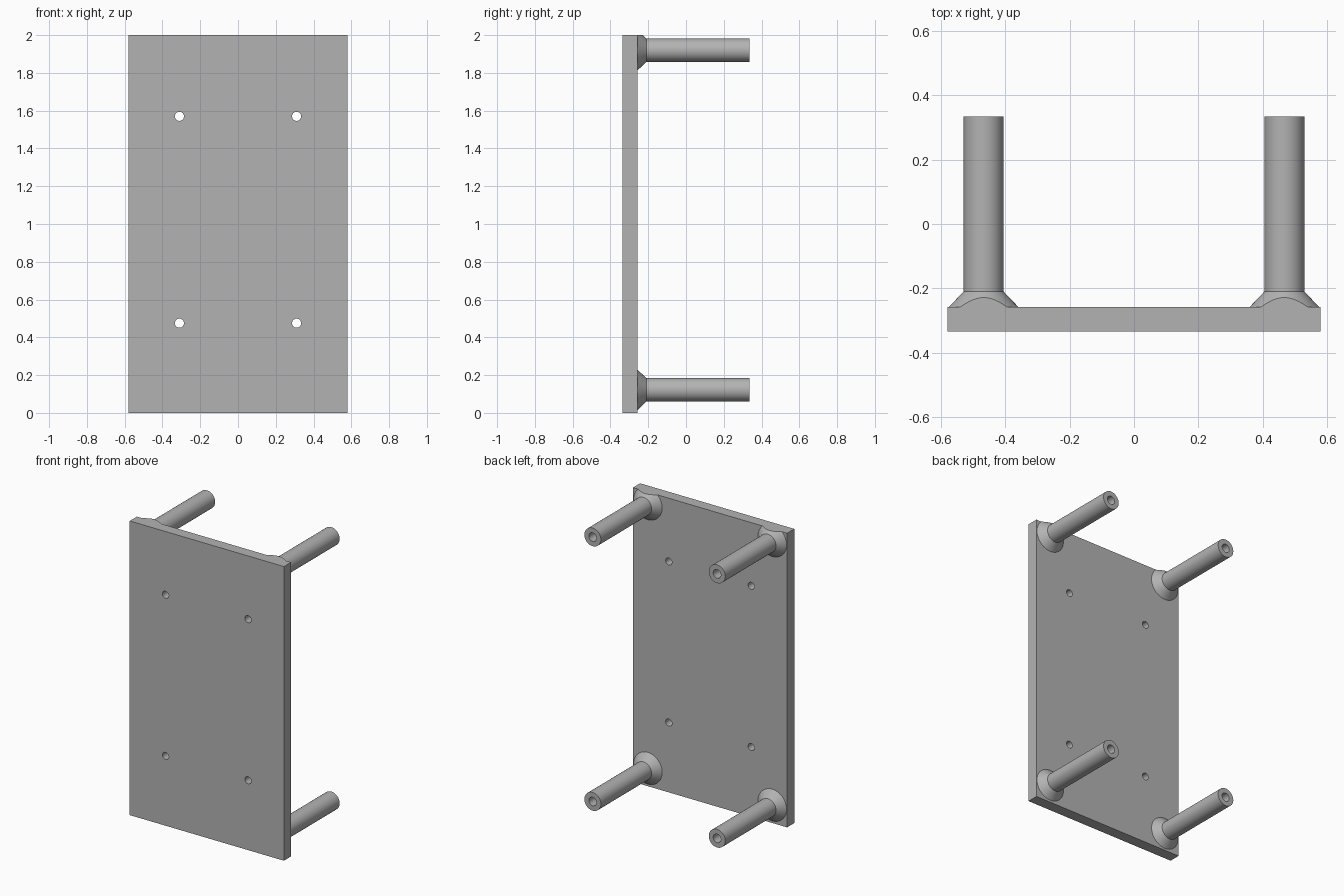
import bpy
import bmesh
import math
from mathutils import Vector

cube = bpy.data.objects.get("Cube")
if cube:
    bpy.data.objects.remove(cube, do_unlink=True)

WIDTH, HEIGHT = 1.16, 2.0
FRONT, PLATE_BACK, POST_END = -0.335, -0.258, 0.335

gray = bpy.data.materials.new("plain_gray")
gray.use_nodes = True
gray.diffuse_color = (0.45, 0.45, 0.45, 1)
gray.node_tree.nodes["Principled BSDF"].inputs["Base Color"].default_value = gray.diffuse_color


def make_object(name, bm):
    bmesh.ops.recalc_face_normals(bm, faces=bm.faces)
    mesh = bpy.data.meshes.new(name)
    bm.to_mesh(mesh)
    bm.free()
    mesh.materials.append(gray)
    obj = bpy.data.objects.new(name, mesh)
    bpy.context.collection.objects.link(obj)
    return obj


def activate(obj):
    bpy.ops.object.select_all(action='DESELECT')
    obj.select_set(True)
    bpy.context.view_layer.objects.active = obj


def smooth(obj):
    activate(obj)
    bpy.ops.object.shade_smooth_by_angle(angle=math.radians(25))


def lathe(profile, x, z, segments=48):
    """Revolve (radius, y) points about an axis along y through x, z."""
    bm = bmesh.new()
    verts = [bm.verts.new((x + r, y, z)) for r, y in profile]
    edges = [bm.edges.new(pair) for pair in zip(verts, verts[1:])]
    bmesh.ops.spin(bm, geom=verts + edges, cent=(x, 0, z), axis=(0, 1, 0),
                   angle=math.tau, steps=segments)
    bmesh.ops.remove_doubles(bm, verts=bm.verts, dist=0.0001)
    return bm


# Flat plate with four through holes
bm = bmesh.new()
bmesh.ops.create_cube(bm, size=1)
bmesh.ops.scale(bm, vec=(WIDTH, PLATE_BACK - FRONT, HEIGHT), verts=bm.verts)
bmesh.ops.translate(bm, vec=(0, (FRONT + PLATE_BACK) / 2, HEIGHT / 2), verts=bm.verts)
plate = make_object("plate", bm)

hole_profile = [(0, -0.5), (0.024, -0.5), (0.024, 0), (0, 0)]
for x in (-0.31, 0.31):
    for z in (0.475, 1.57):
        drill = make_object("hole_cutter", lathe(hole_profile, x, z, 32))
        cut = plate.modifiers.new("hole", 'BOOLEAN')
        cut.object = drill
        cut.solver = 'EXACT'
        activate(plate)
        bpy.ops.object.modifier_apply(modifier=cut.name)
        bpy.data.objects.remove(drill, do_unlink=True)
smooth(plate)

# Hollow posts with flared feet, trimmed flush with the plate's top edge
post_profile = [(0, PLATE_BACK), (0.108, PLATE_BACK), (0.062, -0.21),
                (0.062, POST_END), (0.029, POST_END), (0.029, -0.1), (0, -0.1)]
for side, x in (("right", -0.468), ("left", 0.468)):
    for level, z in (("lower", 0.122), ("upper", 1.92)):
        bm = lathe(post_profile, x, z)
        if level == "upper":
            result = bmesh.ops.bisect_plane(
                bm, geom=bm.verts[:] + bm.edges[:] + bm.faces[:],
                plane_co=Vector((0, 0, HEIGHT)), plane_no=Vector((0, 0, 1)),
                clear_outer=True)
            rim = [e for e in result["geom_cut"] if isinstance(e, bmesh.types.BMEdge)]
            bmesh.ops.holes_fill(bm, edges=rim, sides=0)
        smooth(make_object(f"{level}_{side}_post", bm))
